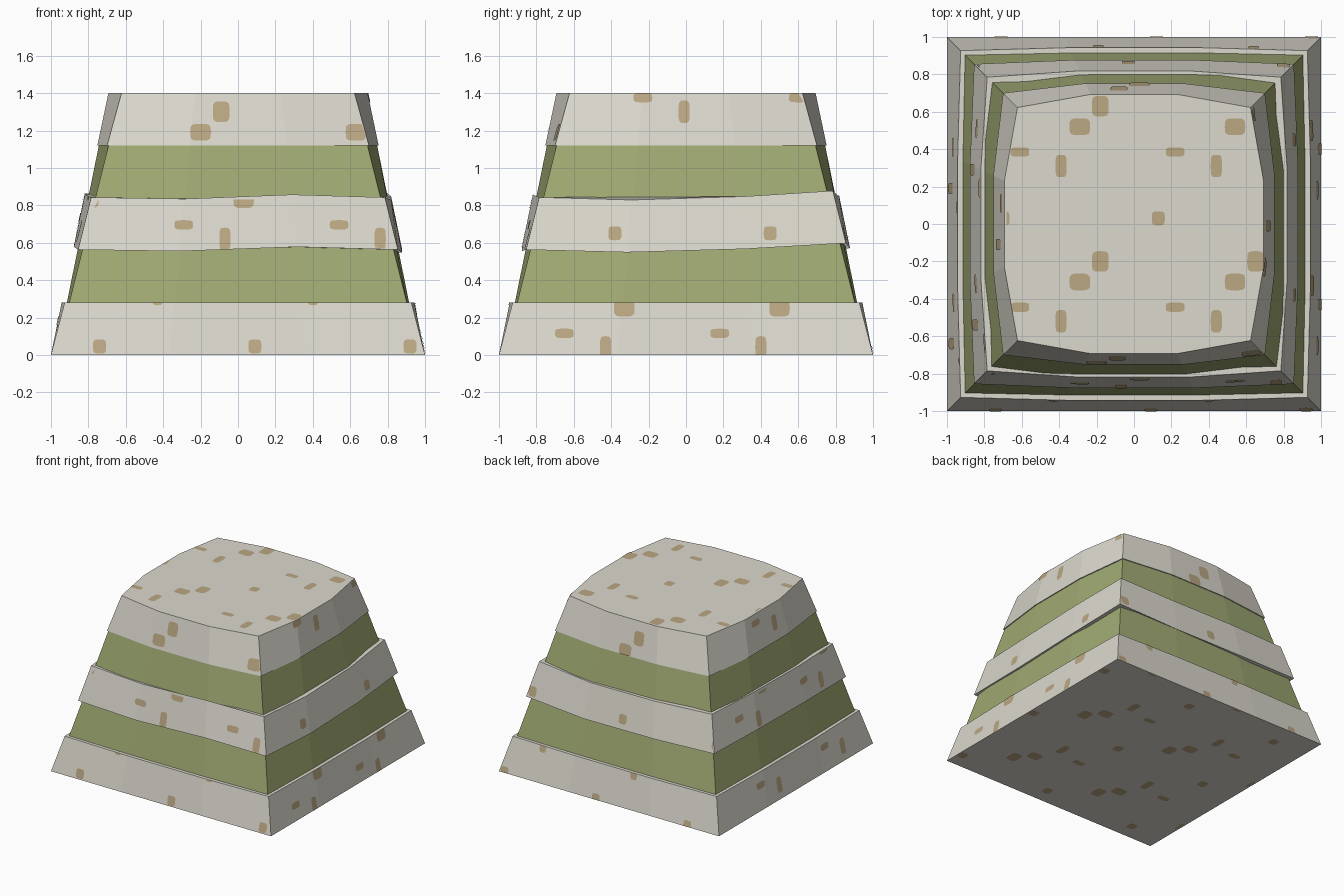
import bpy, bmesh, math
from mathutils import Vector, Matrix
from mathutils.bvhtree import BVHTree

if "Cube" in bpy.data.objects:
    bpy.data.objects.remove(bpy.data.objects["Cube"])


def material(name, r, g, b):
    lin = [((v / 255 + 0.055) / 1.055) ** 2.4 for v in (r, g, b)]
    m = bpy.data.materials.new(name)
    m.diffuse_color = (*lin, 1)
    m.use_nodes = True
    m.node_tree.nodes["Principled BSDF"].inputs["Base Color"].default_value = m.diffuse_color
    return m


STONE = material("pale stone", 219, 216, 205)
GREEN = material("moss green", 160, 170, 115)
TAN = material("tan spots", 187, 168, 131)


def finish(bm, name, mat):
    me = bpy.data.meshes.new(name)
    bm.to_mesh(me)
    me.materials.append(mat)
    ob = bpy.data.objects.new(name, me)
    bpy.context.collection.objects.link(ob)


def ring(bm, corner, mid, z, wobble):
    """Square ring with bulging sides: a corner and two side points per side."""
    verts = []
    for k in range(4):
        rot = Matrix.Rotation(k * math.pi / 2, 3, 'Z')
        for i, (u, d) in enumerate(((-corner, corner), (-0.37 * corner, mid),
                                    (0.37 * corner, mid))):
            verts.append(bm.verts.new(rot @ Vector((u, -d, z + wobble[3 * k + i]))))
    return verts


def tier(name, mat, low, high, wobble=(0,) * 12):
    """Tapered solid between two rings given as (corner, mid, z)."""
    bm = bmesh.new()
    a, b = ring(bm, *low, wobble), ring(bm, *high, wobble)
    for i in range(12):
        j = (i + 1) % 12
        bm.faces.new((a[i], a[j], b[j], b[i]))
    bm.faces.new(a[::-1])
    bm.faces.new(b)
    bm.normal_update()
    tree = BVHTree.FromBMesh(bm)
    finish(bm, name, mat)
    return tree


# Spots of one repeating tile: centre u, v, width, height
PERIOD = 0.83
TILE = [(-.18, .63, .09, .11), (-.29, .52, .11, .09), (-.61, .385, .10, .05),
        (-.39, .31, .06, .12), (.13, .03, .07, .075)]


def spots(bm, tree, origin, right, up, du, dv, vmin, vmax):
    """Project the spot tile onto a tier, looking in along -outward."""
    out = right.cross(up)
    for cu, cv, w, h in TILE:
        for i in range(-3, 4):
            for j in range(-3, 4):
                pts = []
                for n in range(20):
                    a = n * math.tau / 20
                    c, s = math.cos(a), math.sin(a)
                    u = cu + du + i * PERIOD + w / 2 * math.copysign(abs(c) ** .5, c)
                    v = cv + dv + j * PERIOD + h / 2 * math.copysign(abs(s) ** .5, s)
                    v = min(max(v, vmin), vmax)
                    hit, nor, _, _ = tree.ray_cast(origin + right * u + up * v + out * 3, -out)
                    if hit and nor.dot(out) > 0.5:
                        p = hit + nor * 0.004
                        if not pts or (p - pts[-1]).length > 1e-4:
                            pts.append(p)
                if len(pts) > 4:
                    f = bm.faces.new([bm.verts.new(p) for p in pts])
                    f.normal_update()
                    if f.calc_area() < 2e-4:
                        bm.faces.remove(f)


# Green core and three stone tiers, the middle one slightly uneven
tier("green_core", GREEN, (.905, .917, .27), (.69, .742, 1.13))
base = tier("base_tier", STONE, (1, 1, 0), (.927, .943, .28))
middle = tier("middle_tier", STONE, (.855, .877, .563), (.785, .819, .843),
              (0, -.008, .015, 0, -.014, .004, .035, .004, .008, .02, .022, .015))
top = tier("top_tier", STONE, (.70, .752, 1.12), (.623, .693, 1.4))

# Spots on the sides: tile offset per side (front, right, back, left)
SIDES = [
    ("base_spots", base, .001, .279,
     [(-.04, .015), (-.04, -.27), (-.25, -.02), (.2, -.2)]),
    ("middle_spots", middle, .5, .95,
     [(.32, .31), (-.51, .62), (-.1, .62), (.1, .35)]),
    ("top_spots", top, 1.121, 1.399,
     [(.09, .67), (.38, .99), (.26, .64), (.5, .95)]),
]
Z = Vector((0, 0, 1))
for name, tree, lo, hi, offsets in SIDES:
    bm = bmesh.new()
    for k, (du, dv) in enumerate(offsets):
        right = Matrix.Rotation(k * math.pi / 2, 3, 'Z') @ Vector((1, 0, 0))
        spots(bm, tree, Vector(), right, Z, du, dv, lo, hi)
    # Spots on the flat top and underside
    if tree is top:
        spots(bm, tree, Vector(), Vector((1, 0, 0)), Vector((0, 1, 0)), 0, 0, -1, 1)
    if tree is base:
        for f in bm.faces:
            for v in f.verts:
                v.co.z = max(v.co.z, 0)
        spots(bm, tree, Vector(), Vector((1, 0, 0)), Vector((0, -1, 0)), 0, 0, -.99, .99)
        for v in bm.verts:
            v.co.z = max(v.co.z, -.002)
    finish(bm, name, TAN)
